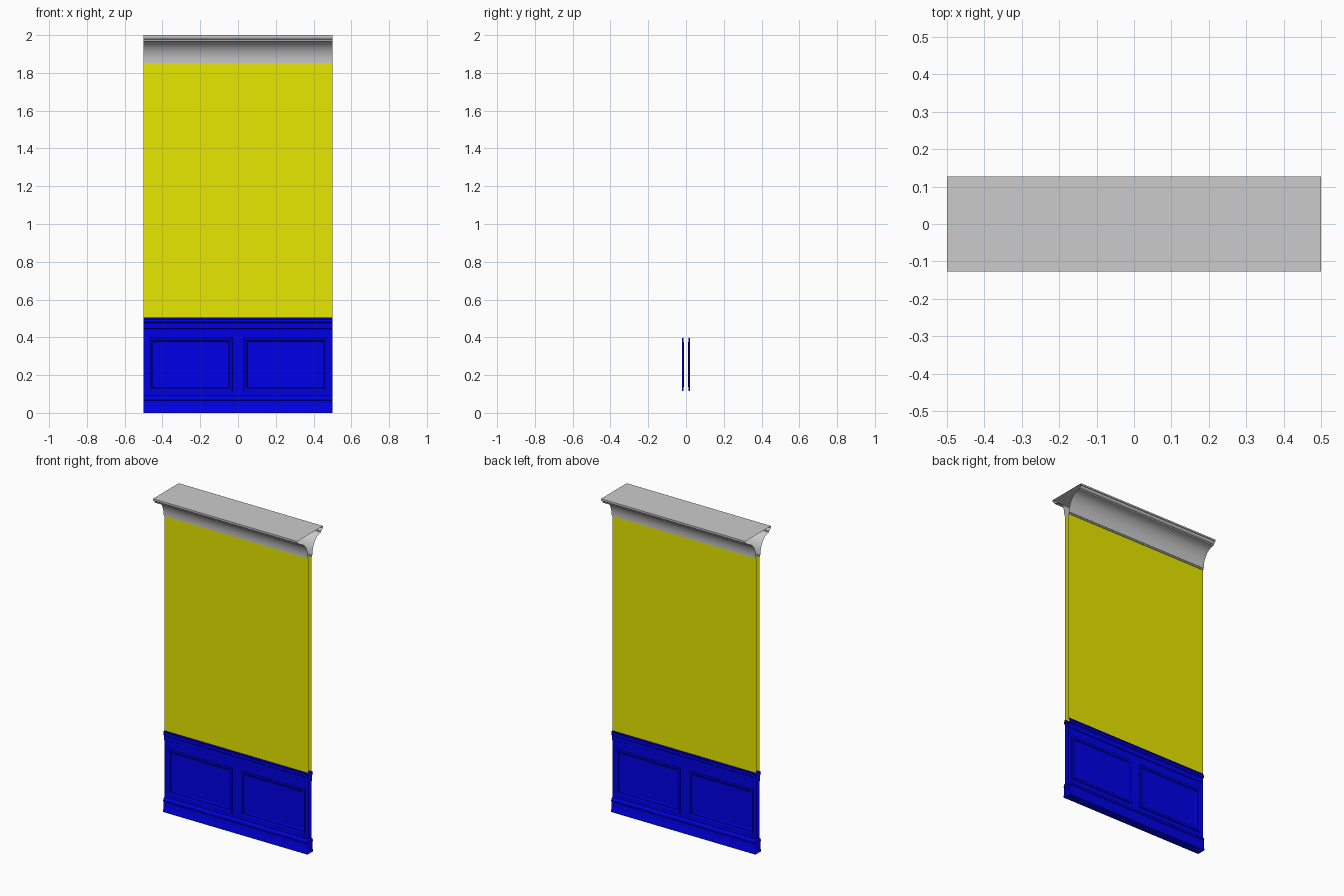
import bpy, bmesh, math

if "Cube" in bpy.data.objects:
    bpy.data.objects.remove(bpy.data.objects["Cube"])

HALF = 0.5  # half length of the wall segment


def material(name, color):
    m = bpy.data.materials.new(name)
    m.diffuse_color = color
    m.use_nodes = True
    m.node_tree.nodes["Principled BSDF"].inputs["Base Color"].default_value = m.diffuse_color
    return m


BLUE = material("blue_paint", (0.0, 0.0, 0.8, 1))
YELLOW = material("yellow_paint", (0.8, 0.8, 0.0, 1))


def finish(name, bm, mat=None, smooth=False):
    bmesh.ops.remove_doubles(bm, verts=bm.verts, dist=1e-5)
    me = bpy.data.meshes.new(name)
    bm.to_mesh(me)
    bm.free()
    ob = bpy.data.objects.new(name, me)
    bpy.context.collection.objects.link(ob)
    if mat:
        me.materials.append(mat)
    if smooth:
        bpy.ops.object.select_all(action='DESELECT')
        ob.select_set(True)
        bpy.context.view_layer.objects.active = ob
        bpy.ops.object.shade_smooth_by_angle(angle=math.radians(30))
    return ob


def quad(bm, corners, side):
    """Face from (x, depth, z) corners; side -1 is front, +1 is back."""
    vs = [bm.verts.new((x, side * d, z)) for x, d, z in corners]
    bm.faces.new(vs if side < 0 else vs[::-1])


def rect(bm, x0, x1, z0, z1, d, side):
    quad(bm, [(x0, d, z0), (x1, d, z0), (x1, d, z1), (x0, d, z1)], side)


def run(name, profile, mat=None, smooth=False, cap=None):
    """Open-ended moulding: (depth, z) profile, low to high, on both sides."""
    bm = bmesh.new()
    for side in (-1, 1):
        for (d0, z0), (d1, z1) in zip(profile, profile[1:]):
            quad(bm, [(-HALF, d0, z0), (HALF, d0, z0),
                      (HALF, d1, z1), (-HALF, d1, z1)], side)
    if cap:
        d, z = profile[-1] if cap == "top" else profile[0]
        c = [(-HALF, -d, z), (HALF, -d, z), (HALF, d, z), (-HALF, d, z)]
        vs = [bm.verts.new(p) for p in c]
        bm.faces.new(vs if cap == "top" else vs[::-1])
    return finish(name, bm, mat, smooth)


def arc(cx, cz, rx, rz, a0, a1, n):
    return [(cx + rx * math.cos(math.radians(a0 + (a1 - a0) * i / n)),
             cz + rz * math.sin(math.radians(a0 + (a1 - a0) * i / n)))
            for i in range(n + 1)]


WALL = 0.014  # half thickness of the wall

# Painted upper wall
run("upper_wall", [(WALL, 0.505), (WALL, 1.85)], YELLOW)

# Cornice: fillet, large cove, small ovolo and top fascia
run("cornice", [(WALL, 1.85), (0.019, 1.85), (0.019, 1.858)]
    + arc(0.106, 1.858, 0.084, 0.11, 180, 90, 12)
    + [(0.108, 1.968), (0.108, 1.974)]
    + arc(0.108, 1.99, 0.014, 0.014, -90, 0, 5)
    + [(0.127, 1.99), (0.127, 2.0)], smooth=True, cap="top")

# Baseboard with a shoe strip and moulded cap
run("baseboard", [(0.027, 0.0), (0.027, 0.012), (0.024, 0.018),
                  (0.024, 0.065), (0.027, 0.068), (0.027, 0.073)]
    + arc(0.017, 0.073, 0.008, 0.014, 0, 90, 4)
    + [(WALL, 0.09)], BLUE, smooth=True, cap="bottom")

# Dado rail
run("dado_rail", [(WALL, 0.445), (0.017, 0.447), (0.017, 0.475), (0.020, 0.479)]
    + arc(0.020, 0.487, 0.006, 0.008, -90, 90, 6)
    + [(0.022, 0.497), (0.022, 0.505), (WALL, 0.505)], BLUE, smooth=True)

# Wainscot: flat stiles and rails, then nested moulding rings for each panel
PX0, PX1, PZ0, PZ1 = 0.03, 0.475, 0.115, 0.398
RINGS = [(0, WALL), (0.001, 0.020), (0.006, 0.021), (0.011, 0.019),
         (0.014, 0.016), (0.020, 0.015), (0.024, 0.011), (0.028, 0.010)]

bm = bmesh.new()
for side in (-1, 1):
    rect(bm, -HALF, HALF, 0.09, PZ0, WALL, side)
    rect(bm, -HALF, HALF, PZ1, 0.445, WALL, side)
    for x0, x1 in ((-HALF, -PX1), (-PX0, PX0), (PX1, HALF)):
        rect(bm, x0, x1, PZ0, PZ1, WALL, side)
finish("wainscot_frame", bm, BLUE)


def corners(x0, x1, inset, d):
    return [(x0 + inset, d, PZ0 + inset), (x1 - inset, d, PZ0 + inset),
            (x1 - inset, d, PZ1 - inset), (x0 + inset, d, PZ1 - inset)]


for label, x0, x1 in (("left", -PX1, -PX0), ("right", PX0, PX1)):
    bm = bmesh.new()
    for side in (-1, 1):
        for a, b in zip(RINGS, RINGS[1:]):
            o, i = corners(x0, x1, *a), corners(x0, x1, *b)
            for k in range(4):
                n = (k + 1) % 4
                quad(bm, [o[k], o[n], i[n], i[k]], side)
        quad(bm, corners(x0, x1, *RINGS[-1]), side)
    finish("wainscot_panel_" + label, bm, BLUE)
